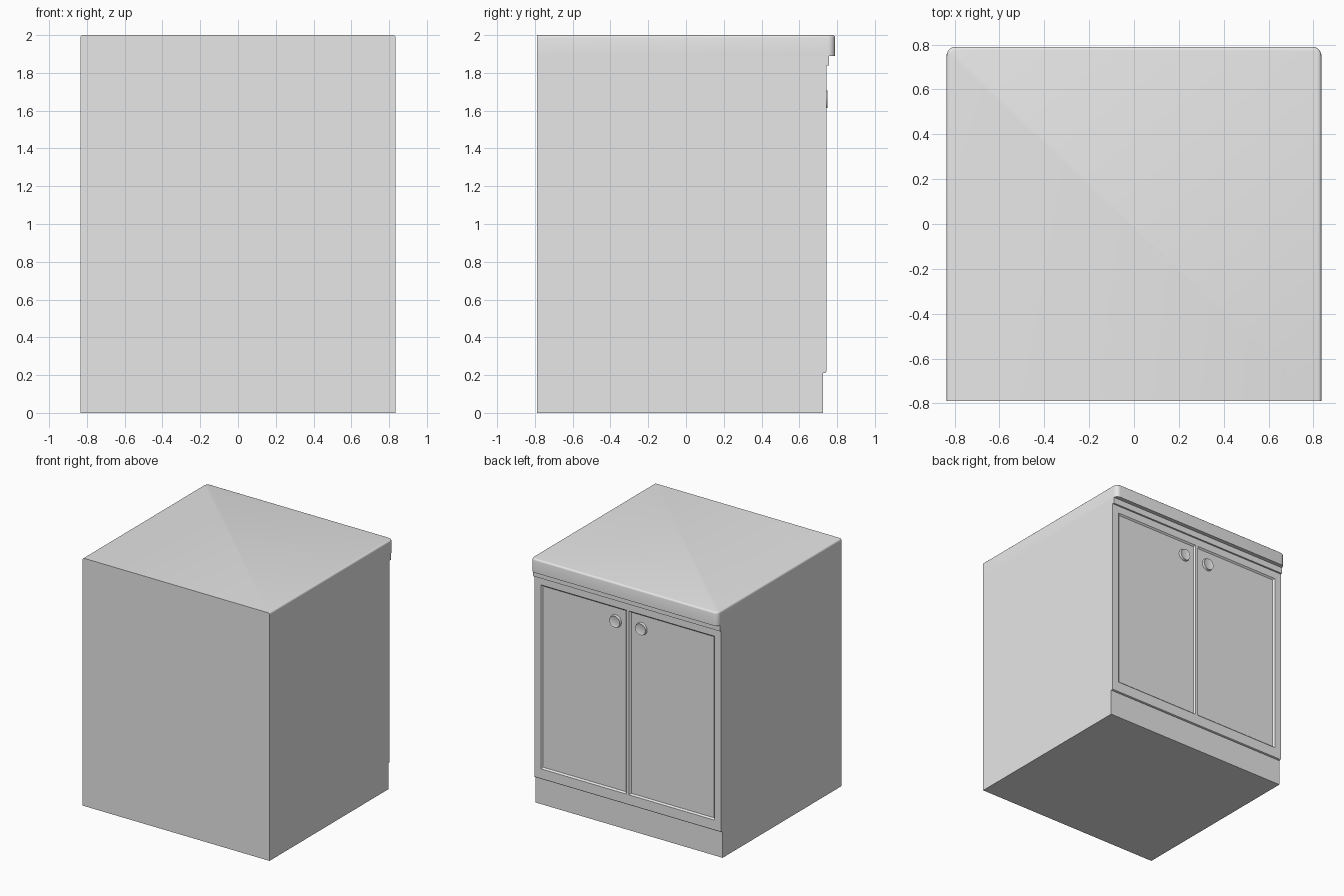
import bpy, bmesh
from math import radians, pi
from mathutils import Matrix, Vector

if "Cube" in bpy.data.objects:
    bpy.data.objects.remove(bpy.data.objects["Cube"])

grey = bpy.data.materials.new("plain_grey")
grey.use_nodes = True
grey.diffuse_color = (0.8, 0.8, 0.8, 1)
grey.node_tree.nodes["Principled BSDF"].inputs["Base Color"].default_value = (0.8, 0.8, 0.8, 1)

HALF_W = 0.835
FRONT, DOOR_SIDE = -0.79, 0.743


def box(y0, y1, z0, z1):
    """Full-width box as a bmesh."""
    bm = bmesh.new()
    bmesh.ops.create_cube(bm, size=1)
    bmesh.ops.scale(bm, verts=bm.verts, vec=(2 * HALF_W, y1 - y0, z1 - z0))
    bmesh.ops.translate(bm, verts=bm.verts, vec=(0, (y0 + y1) / 2, (z0 + z1) / 2))
    return bm


def finish(name, bm, smooth=False):
    bmesh.ops.recalc_face_normals(bm, faces=bm.faces)
    mesh = bpy.data.meshes.new(name)
    bm.to_mesh(mesh)
    bm.free()
    mesh.materials.append(grey)
    obj = bpy.data.objects.new(name, mesh)
    bpy.context.collection.objects.link(obj)
    if smooth:
        bpy.ops.object.select_all(action="DESELECT")
        obj.select_set(True)
        bpy.context.view_layer.objects.active = obj
        bpy.ops.object.shade_smooth_by_angle(angle=radians(35))
    return obj


def bevel(bm, test, width, segments):
    edges = [e for e in bm.edges if all(test(v.co) for v in e.verts)]
    bmesh.ops.bevel(bm, geom=edges, offset=width, segments=segments,
                    profile=0.5, affect="EDGES")


# Carcass with plinth, and the moulding below the worktop
finish("carcass", box(FRONT, 0.725, 0, 1.89))
finish("moulding", box(0.725, 0.757, 1.84, 1.89))

# Door frame with two sunken door panels
bm = box(0.725, DOOR_SIDE, 0.21, 1.84)
cuts = [((x, 0, 0), (1, 0, 0)) for x in (-0.775, -0.012, 0.012, 0.775)]
cuts += [((0, 0, z), (0, 0, 1)) for z in (0.295, 1.78)]
for point, normal in cuts:
    bmesh.ops.bisect_plane(bm, geom=bm.verts[:] + bm.edges[:] + bm.faces[:],
                           plane_co=point, plane_no=normal)
bm.normal_update()
doors = []
for f in bm.faces:
    c = f.calc_center_median()
    if f.normal.y > 0.9 and 0.3 < abs(c.x) < 0.5 and 0.5 < c.z < 1.5:
        doors.append(f)
bmesh.ops.inset_individual(bm, faces=doors, thickness=0.016, depth=-0.012)
bevel(bm, lambda co: co.z < 0.211 and co.y > 0.74, 0.01, 2)
finish("door_frame", bm)

# Round knobs with a stepped rim
for name, x in (("left_knob", 0.115), ("right_knob", -0.115)):
    bm = bmesh.new()
    turn = Matrix.Translation(Vector((x, 0.736, 1.66))) @ Matrix.Rotation(-pi / 2, 4, "X")
    bmesh.ops.create_cone(bm, cap_ends=True, segments=32, radius1=0.052,
                          radius2=0.046, depth=0.024, matrix=turn)
    bm.normal_update()
    cap = [f for f in bm.faces if f.normal.y > 0.9]
    bmesh.ops.inset_individual(bm, faces=cap, thickness=0.01, depth=-0.004)
    finish(name, bm, True)

# Worktop with rounded corners and a softened top rim
bm = box(FRONT, 0.79, 1.89, 2)
corners = [e for e in bm.edges
           if all(v.co.y > 0.7 for v in e.verts)
           and abs(e.verts[0].co.z - e.verts[1].co.z) > 0.05]
bmesh.ops.bevel(bm, geom=corners, offset=0.038, segments=6, profile=0.5, affect="EDGES")
rim = [e for e in bm.edges
       if all(v.co.z > 1.99 for v in e.verts)
       and any(v.co.y > 0.7 for v in e.verts)]
bmesh.ops.bevel(bm, geom=rim, offset=0.014, segments=3, profile=0.5, affect="EDGES")
finish("worktop", bm, True)
